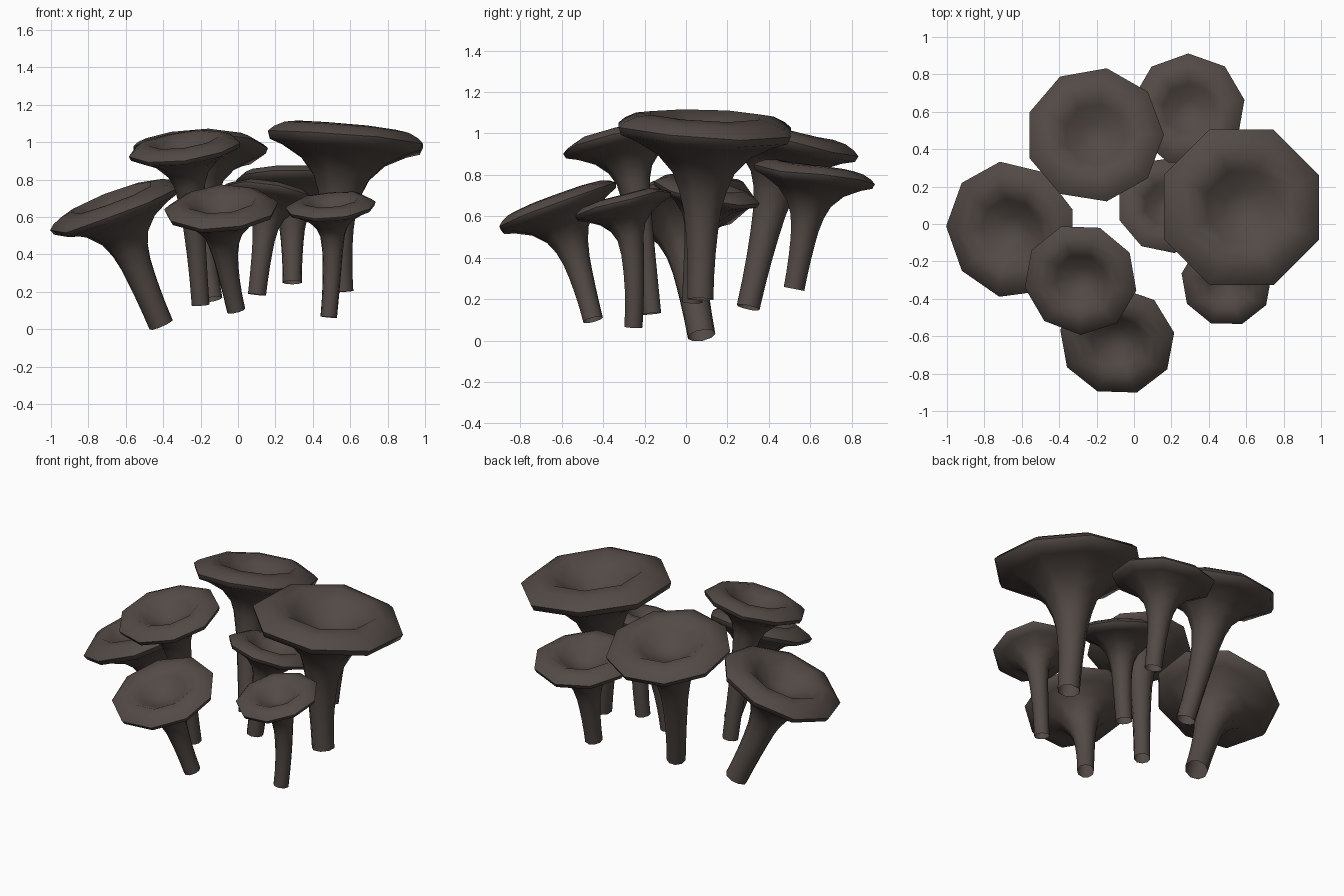
import bpy, bmesh, math, random
from mathutils import Vector

if "Cube" in bpy.data.objects:
    bpy.data.objects.remove(bpy.data.objects["Cube"])

random.seed(4)
mat = bpy.data.materials.new("dark brown")
mat.diffuse_color = (0.086, 0.068, 0.060, 1)
mat.use_nodes = True
mat.node_tree.nodes["Principled BSDF"].inputs["Base Color"].default_value = mat.diffuse_color

# cap and gill-flare profile: (radius, height above rim plane), in cap radii
FLARE = [(0.275, -0.66), (0.36, -0.46), (0.54, -0.27), (0.80, -0.13), (0.97, -0.07)]
TOP = [(1.00, 0.01), (0.93, 0.07), (0.80, 0.13), (0.63, 0.155), (0.45, 0.03), (0.20, -0.13)]


def ring(bm, centre, axis, r, n, phase, wobble=None, amount=0.0):
    """Closed ring of vertices around an axis."""
    u = Vector((1, 0, 0))
    u = (u - axis * u.dot(axis)).normalized()
    v = axis.cross(u)
    out = []
    for i in range(n):
        a = phase + math.tau * i / n
        w = wobble[i] * amount if wobble else 0
        out.append(bm.verts.new(centre + r * (u * math.cos(a) + v * math.sin(a)) + axis * w))
    return out


def mushroom(name, base, cap, R, slope, stem_r, n, phase):
    base, cap = Vector(base), Vector(cap)
    axis = Vector((-slope[0], -slope[1], 1)).normalized()
    phase = math.radians(phase)
    wobble = [random.uniform(-0.03, 0.03) * R for _ in range(n)]
    bm = bmesh.new()
    rings = []
    # curved stem from the open foot to the neck under the cap
    neck = cap + axis * FLARE[0][1] * R
    drop = (neck - base).length
    lean = (neck - base).normalized()
    ctrl = neck - (axis + lean).normalized() * drop * 0.45
    for k in range(5):
        t = k / 5
        p = base * (1 - t) ** 2 + ctrl * 2 * t * (1 - t) + neck * t * t
        d = ((ctrl - base) * (1 - t) + (neck - ctrl) * t).normalized()
        r = stem_r * (1 - t * t) + R * FLARE[0][0] * 0.93 * t * t
        rings.append(ring(bm, p, d, r, n, phase))
    # flaring underside, rim and sunken top
    for r, h in FLARE + TOP:
        rings.append(ring(bm, cap + axis * h * R, axis, r * R, n, phase, wobble, r * r))
    for a, b in zip(rings, rings[1:]):
        for i in range(n):
            j = (i + 1) % n
            bm.faces.new((a[i], a[j], b[j], b[i]))
    tip = bm.verts.new(cap - axis * 0.17 * R)
    for i in range(n):
        bm.faces.new((rings[-1][i], rings[-1][(i + 1) % n], tip))
    me = bpy.data.meshes.new(name)
    bm.to_mesh(me)
    bm.free()
    me.materials.append(mat)
    ob = bpy.data.objects.new(name, me)
    bpy.context.collection.objects.link(ob)
    bpy.context.view_layer.objects.active = ob
    ob.select_set(True)
    bpy.ops.object.shade_smooth_by_angle(angle=math.radians(55))
    ob.select_set(False)


# name, foot, cap centre, cap radius, cap slope (x, y), stem radius, sides, turn
for spec in [
    ("large_right_mushroom", (0.555, 0.07, 0.20), (0.575, 0.09, 1.02), 0.45, (-0.11, -0.03), 0.067, 8, 22.5),
    ("large_back_mushroom", (-0.14, 0.30, 0.16), (-0.21, 0.475, 0.96), 0.37, (0.0, -0.21), 0.057, 9, 0),
    ("back_right_mushroom", (0.29, 0.52, 0.25), (0.29, 0.61, 0.80), 0.305, (0.0, -0.14), 0.052, 9, 10),
    ("left_mushroom", (-0.41, 0.075, 0.025), (-0.655, -0.03, 0.65), 0.37, (0.36, 0.15), 0.068, 9, 20),
    ("tall_front_mushroom", (-0.20, -0.165, 0.13), (-0.285, -0.295, 0.965), 0.305, (0.14, 0.22), 0.048, 9, 30),
    ("front_mushroom", (-0.01, -0.45, 0.10), (-0.09, -0.625, 0.645), 0.31, (0.07, 0.38), 0.05, 9, 10),
    ("small_front_mushroom", (0.485, -0.255, 0.065), (0.495, -0.31, 0.655), 0.245, (0.07, 0.26), 0.045, 9, 10),
    ("middle_mushroom", (0.10, 0.03, 0.185), (0.17, 0.10, 0.715), 0.265, (-0.15, -0.22), 0.05, 9, 0),
]:
    mushroom(*spec)
